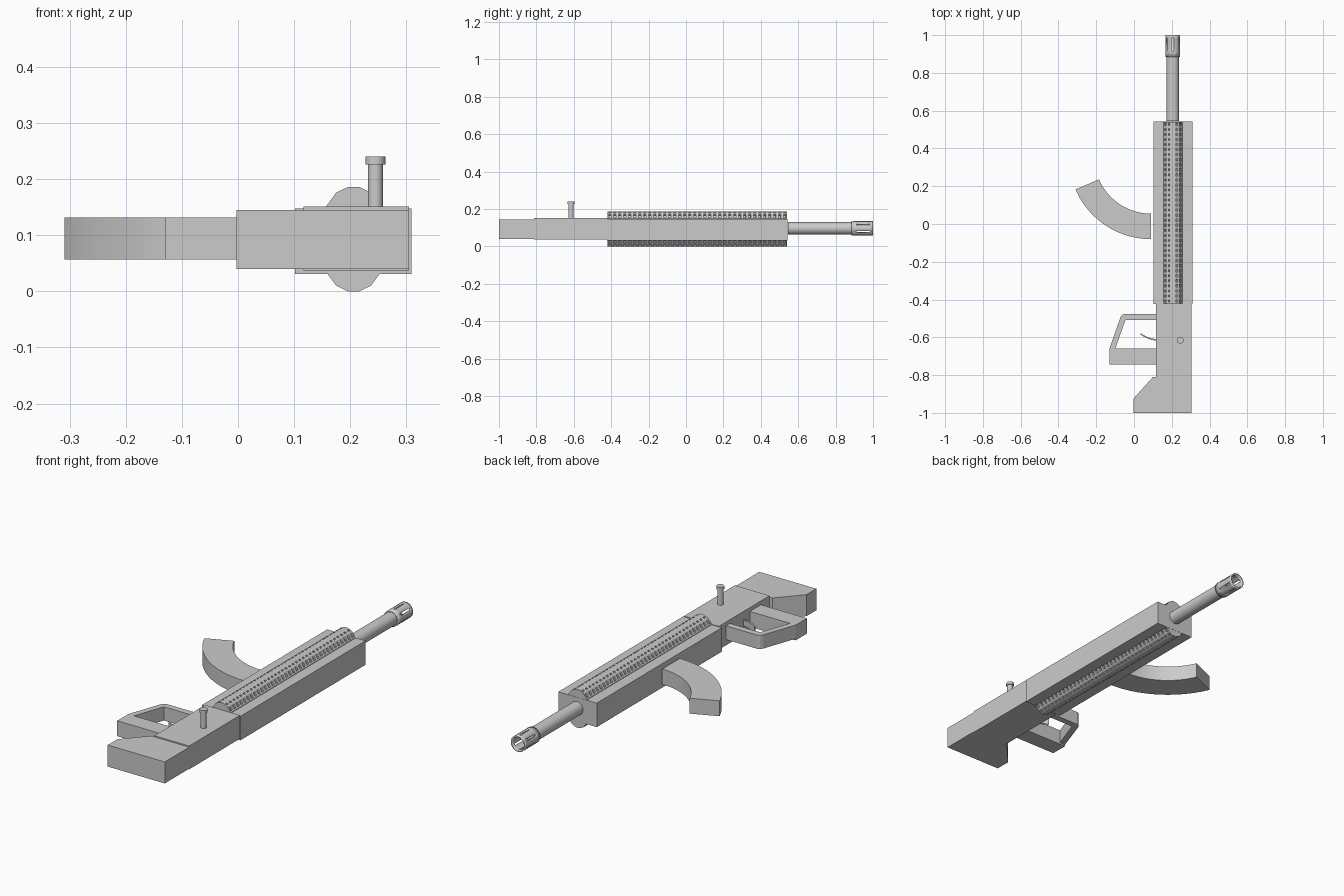
import bpy, bmesh, math
from mathutils import Matrix, Vector

if "Cube" in bpy.data.objects:
    bpy.data.objects.remove(bpy.data.objects["Cube"])

AX, AZ = 0.206, 0.0965   # long axis of barrel


def finish(name, bm, smooth=False):
    bmesh.ops.recalc_face_normals(bm, faces=bm.faces[:])
    me = bpy.data.meshes.new(name)
    bm.to_mesh(me)
    bm.free()
    ob = bpy.data.objects.new(name, me)
    bpy.context.collection.objects.link(ob)
    if smooth:
        bpy.ops.object.select_all(action='DESELECT')
        bpy.context.view_layer.objects.active = ob
        ob.select_set(True)
        bpy.ops.object.shade_smooth_by_angle(angle=math.radians(35))
    return ob


def prism(name, pts, z0, z1, smooth=False):
    """Extrude a plan-view outline from z0 to z1."""
    bm = bmesh.new()
    f = bm.faces.new([bm.verts.new((x, y, z0)) for x, y in pts])
    ext = bmesh.ops.extrude_face_region(bm, geom=[f])['geom']
    bmesh.ops.translate(bm, vec=(0, 0, z1 - z0),
                        verts=[v for v in ext if isinstance(v, bmesh.types.BMVert)])
    return finish(name, bm, smooth)


def rect(x0, x1, y0, y1):
    return [(x0, y0), (x1, y0), (x1, y1), (x0, y1)]


def cylinder(name, r, a, b, segs=24):
    a, b = Vector(a), Vector(b)
    rot = (b - a).to_track_quat('Z', 'Y').to_matrix().to_4x4()
    bm = bmesh.new()
    bmesh.ops.create_cone(bm, cap_ends=True, segments=segs, radius1=r, radius2=r,
                          depth=(b - a).length,
                          matrix=Matrix.Translation((a + b) / 2) @ rot)
    return finish(name, bm, True)


def loft(rings):
    """Bridge a list of closed rings; returns bmesh, rings of verts, faces by band."""
    bm = bmesh.new()
    vs = [[bm.verts.new(p) for p in ring] for ring in rings]
    n = len(rings[0])
    bands = [[bm.faces.new((p[i], p[(i + 1) % n], q[(i + 1) % n], q[i])) for i in range(n)]
             for p, q in zip(vs, vs[1:])]
    return bm, vs, bands


# Stock, receiver, main body
prism("stock", [(-0.003, -1), (0.305, -1), (0.305, -0.81), (0.10, -0.81), (-0.003, -0.925)],
      0.04, 0.145)
prism("receiver", rect(0.117, 0.305, -0.812, -0.42), 0.037, 0.151)
prism("handguard_body", rect(0.102, 0.309, -0.423, 0.542), 0.031, 0.148)

# Perforated faceted shroud running through the body
quarter = [(0.050, 0.057), (0.031, 0.083), (0.010, 0.093)]
upper = quarter + [(-x, z) for x, z in reversed(quarter)]
outline = upper + [(-x, -z) for x, z in upper]
COUNT = 36
bm, vs, bands = loft([[(AX + x, -0.421 + 0.962 * k / COUNT, 0.093 + z) for x, z in outline]
                      for k in range(COUNT + 1)])
bm.faces.new(vs[0])
bm.faces.new(vs[-1])
bmesh.ops.recalc_face_normals(bm, faces=bm.faces[:])
holes = [band[i] for band in bands for i in (0, 1, 3, 4, 6, 7, 9, 10)]
bmesh.ops.inset_individual(bm, faces=holes, thickness=0.0075, use_even_offset=True)
bmesh.ops.inset_individual(bm, faces=holes, thickness=0.0004, depth=-0.008)
finish("perforated_shroud", bm)

# Barrel and slotted hollow muzzle
cylinder("barrel", 0.033, (AX, 0.546, AZ), (AX, 0.895, AZ), 32)
SEG = 24


def ring(r, y):
    return [(AX + r * math.cos(a), y, AZ + r * math.sin(a))
            for a in (2 * math.pi * (i + 1.5) / SEG for i in range(SEG))]


bm, vs, bands = loft([ring(0.039, y) for y in (0.885, 0.912, 0.985, 1.0)])
bmesh.ops.delete(bm, geom=bands[1][::4], context='FACES')
muzzle = finish("muzzle", bm, True)
mod = muzzle.modifiers.new("wall", 'SOLIDIFY')
mod.thickness = 0.007
mod.offset = -1

# Curved magazine
cx, cy, steps = 0.09, 0.355, 20
arc = [math.radians(270 - 66.7 * i / steps) for i in range(steps + 1)]
prism("magazine",
      [(cx + 0.435 * math.cos(a), cy + 0.435 * math.sin(a)) for a in arc] +
      [(cx + 0.30 * math.cos(a), cy + 0.30 * math.sin(a)) for a in reversed(arc)],
      0.057, 0.132, True)

# Grip, trigger guard, trigger
prism("grip", rect(-0.13, 0.12, -0.745, -0.66), 0.057, 0.132)
prism("trigger_guard",
      [(-0.13, -0.66), (-0.071, -0.492), (-0.063, -0.481), (-0.05, -0.476), (0.12, -0.476),
       (0.12, -0.507), (-0.045, -0.507), (-0.099, -0.66)], 0.065, 0.132)
path = [(0.12, -0.617), (0.097, -0.615), (0.075, -0.608), (0.053, -0.597), (0.035, -0.587)]
prism("trigger", path + [(x, y + 0.008) for x, y in reversed(path)], 0.08, 0.11, True)

# Charging handle pin
cylinder("handle_pin", 0.0135, (0.245, -0.615, 0.145), (0.245, -0.615, 0.228))
cylinder("handle_knob", 0.018, (0.245, -0.615, 0.226), (0.245, -0.615, 0.24))
